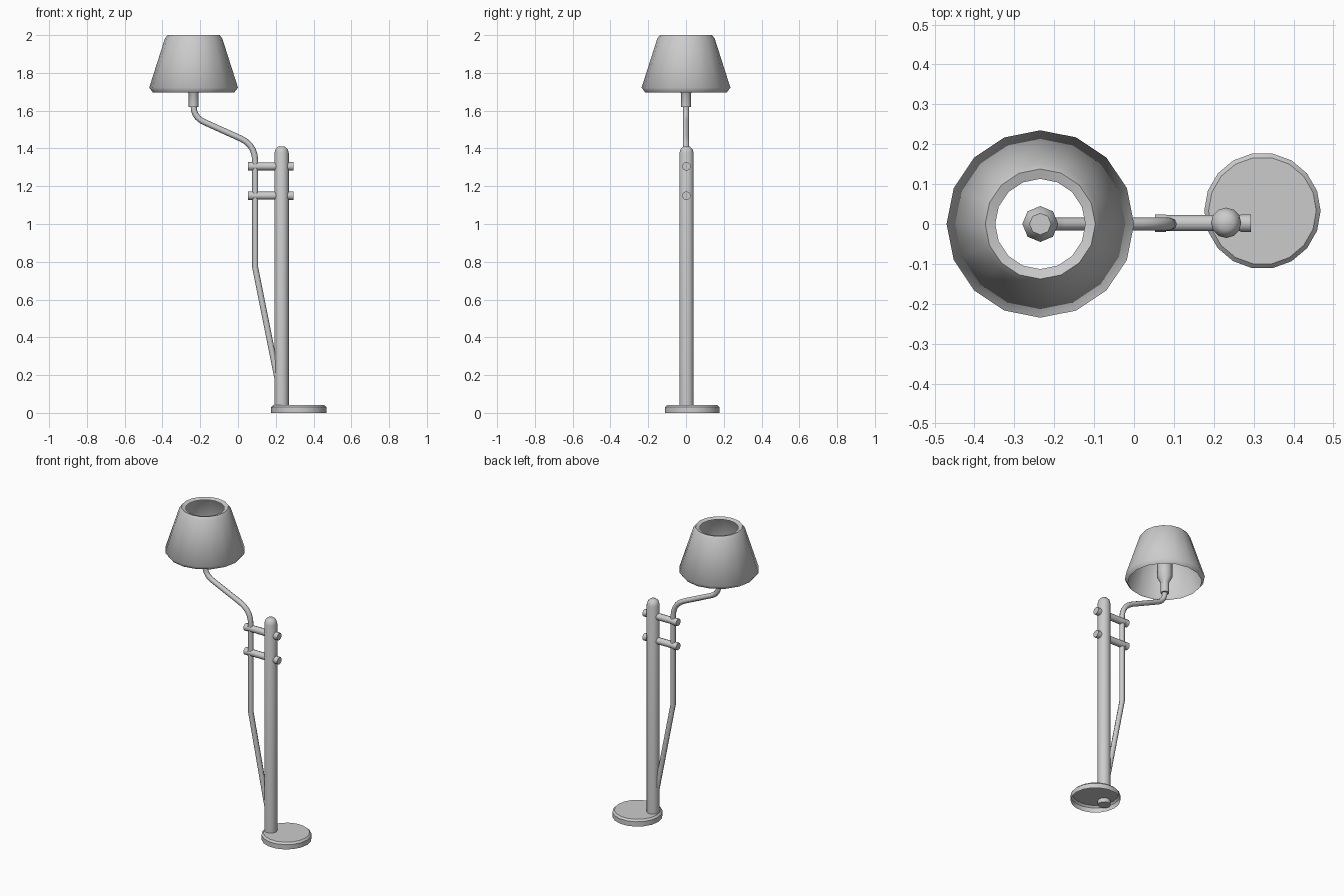
import bpy, bmesh, math
from mathutils import Vector, Matrix

if "Cube" in bpy.data.objects:
    bpy.data.objects.remove(bpy.data.objects["Cube"])


def lathe(name, profile, sides, location, axis='Z', cap_start=False, cap_end=False, smooth=40):
    """Spin a (radius, height) profile into a part."""
    bm = bmesh.new()
    rings = []
    for r, h in profile:
        rings.append([bm.verts.new((r * math.cos(2 * math.pi * i / sides),
                                    r * math.sin(2 * math.pi * i / sides), h))
                      for i in range(sides)])
    for a, b in zip(rings, rings[1:]):
        for i in range(sides):
            j = (i + 1) % sides
            bm.faces.new((a[i], a[j], b[j], b[i]))
    if cap_start:
        bm.faces.new(rings[0][::-1])
    if cap_end:
        bm.faces.new(rings[-1])
    if axis == 'X':
        bm.transform(Matrix.Rotation(math.pi / 2, 4, 'Y'))
    mesh = bpy.data.meshes.new(name)
    bm.to_mesh(mesh)
    bm.free()
    obj = bpy.data.objects.new(name, mesh)
    obj.location = location
    bpy.context.collection.objects.link(obj)
    bpy.ops.object.select_all(action='DESELECT')
    obj.select_set(True)
    bpy.context.view_layer.objects.active = obj
    bpy.ops.object.shade_smooth_by_angle(angle=math.radians(smooth))
    return obj


def fillet(points, radii, steps=5):
    """Round the inner corners of a path with quadratic arcs."""
    out = [Vector(points[0])]
    for k in range(1, len(points) - 1):
        p0, p, p1 = (Vector(points[k + d]) for d in (-1, 0, 1))
        if radii[k - 1] == 0:
            out.append(p)
            continue
        a = p + (p0 - p).normalized() * radii[k - 1]
        b = p + (p1 - p).normalized() * radii[k - 1]
        for s in range(steps + 1):
            t = s / steps
            out.append(a * (1 - t) ** 2 + p * 2 * t * (1 - t) + b * t ** 2)
    out.append(Vector(points[-1]))
    return out


# Open lamp shade with rolled-in rims
lathe("lamp_shade", [(0.216, 1.697), (0.235, 1.722), (0.152, 1.982),
                     (0.138, 2.0), (0.113, 1.992)],
      16, (-0.235, 0, 0), smooth=60)

# Bulb socket: narrow neck flaring into a wider holder
lathe("bulb_socket", [(0.026, 1.62), (0.026, 1.69), (0.045, 1.725),
                      (0.045, 1.815), (0.027, 1.84)],
      8, (-0.235, 0, 0), cap_start=True, cap_end=True, smooth=50)

# Bent tube arm running from the post up to the socket
path = fillet([(-0.235, 0, 1.64), (-0.235, 0, 1.565), (0.091, 0, 1.418),
               (0.091, 0, 0.77), (0.225, 0, 0.10)], [0.06, 0.085, 0])
curve = bpy.data.curves.new("bent_arm", 'CURVE')
curve.dimensions = '3D'
curve.bevel_depth = 0.016
curve.bevel_resolution = 2
curve.use_fill_caps = True
spline = curve.splines.new('POLY')
spline.points.add(len(path) - 1)
for pt, co in zip(spline.points, path):
    pt.co = (*co, 1)
spline.use_smooth = True
arm = bpy.data.objects.new("bent_arm", curve)
bpy.context.collection.objects.link(arm)

# Upright post with a domed top
lathe("post", [(0.038, 0.015), (0.038, 1.375), (0.032, 1.396), (0.019, 1.409)],
      12, (0.231, 0.003, 0), cap_start=True, cap_end=True, smooth=50)

# Two cross rods clamping the arm to the post
for label, z in (("upper", 1.305), ("lower", 1.15)):
    lathe(label + "_cross_rod", [(0.023, 0.053), (0.023, 0.08), (0.021, 0.08),
                                 (0.021, 0.267), (0.023, 0.267), (0.023, 0.293)],
          10, (0, 0.002, z), axis='X', cap_start=True, cap_end=True, smooth=50)

# Round foot, hollow underneath
lathe("base", [(0.146, 0.0), (0.146, 0.031), (0.135, 0.042)],
      18, (0.322, 0.033, 0), cap_end=True, smooth=30)
